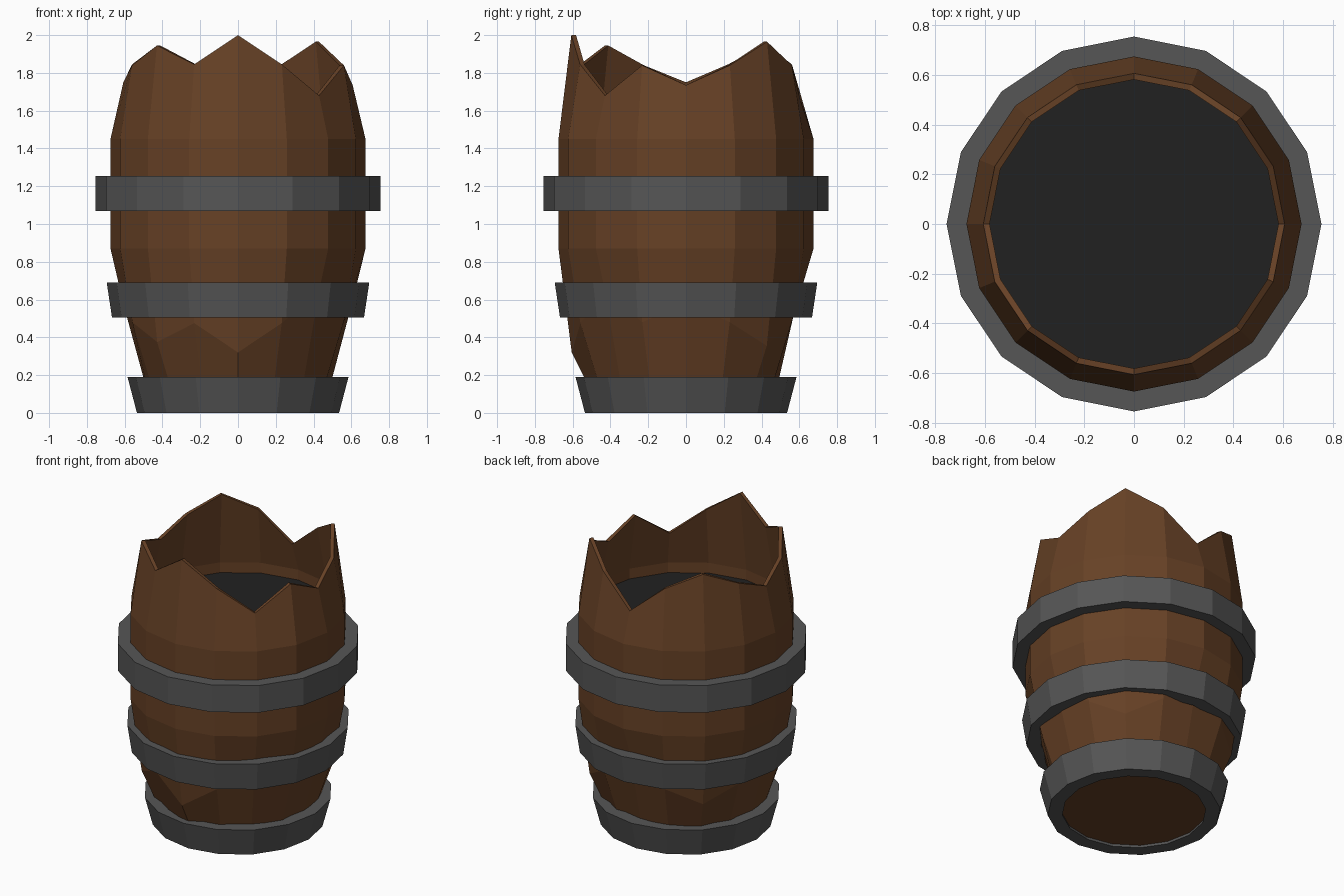
import bpy, bmesh, math

if "Cube" in bpy.data.objects:
    bpy.data.objects.remove(bpy.data.objects["Cube"])

SIDES = 16


def material(name, rgb):
    m = bpy.data.materials.new(name)
    m.diffuse_color = (*rgb, 1)
    m.use_nodes = True
    m.node_tree.nodes["Principled BSDF"].inputs["Base Color"].default_value = m.diffuse_color
    return m


WOOD = material("brown wood", (0.135, 0.053, 0.019))
IRON = material("grey iron", (0.092, 0.092, 0.092))
DARK = material("dark contents", (0.0155, 0.0155, 0.0155))


def lathe(name, rings, mat, cap_first=False, cap_last=False, closed=False):
    """Skin a stack of rings; each is (radius, height or list of heights)."""
    bm = bmesh.new()
    loops = []
    for r, z in rings:
        loop = []
        for k in range(SIDES):
            a = math.tau * k / SIDES
            h = z[k] if isinstance(z, list) else z
            loop.append(bm.verts.new((r * math.cos(a), r * math.sin(a), h)))
        loops.append(loop)
    pairs = list(zip(loops, loops[1:]))
    if closed:
        pairs.append((loops[-1], loops[0]))
    for lo, hi in pairs:
        for k in range(SIDES):
            n = (k + 1) % SIDES
            bm.faces.new((lo[k], lo[n], hi[n], hi[k]))
    if cap_first:
        bm.faces.new(loops[0][::-1])
    if cap_last:
        bm.faces.new(loops[-1])
    me = bpy.data.meshes.new(name)
    bm.to_mesh(me)
    bm.free()
    me.materials.append(mat)
    ob = bpy.data.objects.new(name, me)
    bpy.context.collection.objects.link(ob)
    return ob


# Broken rim heights, counter-clockwise from +x
rim = [1.735, 1.84, 1.965, 1.84, 1.65, 1.845, 1.945, 1.845,
       1.75, 1.84, 1.945, 1.845, 2.0, 1.845, 1.68, 1.84]
lower = [2.32 - h for h in rim]  # matching uneven crease near the base

# Barrel staves: outer wall, jagged rim, inner wall
lathe("barrel_staves", [
    (0.455, 0.02), (0.605, lower), (0.675, 0.87), (0.675, 1.45),
    (0.607, rim), (0.582, rim), (0.65, 1.45), (0.65, 1.37),
], WOOD, cap_first=True)

# Dark surface inside the barrel
lathe("dark_contents", [(0.655, 1.36), (0.655, 1.38)], DARK,
      cap_first=True, cap_last=True)

# Iron hoops: bottom z, top z, bottom radius, top radius
hoops = {
    "lower_hoop": (0.0, 0.19, 0.535, 0.585),
    "middle_hoop": (0.505, 0.69, 0.667, 0.695),
    "upper_hoop": (1.07, 1.255, 0.755, 0.755),
}
for name, (z0, z1, r0, r1) in hoops.items():
    t = 0.09
    lathe(name, [(r0, z0), (r1, z1), (r1 - t, z1), (r0 - t, z0)], IRON, closed=True)
